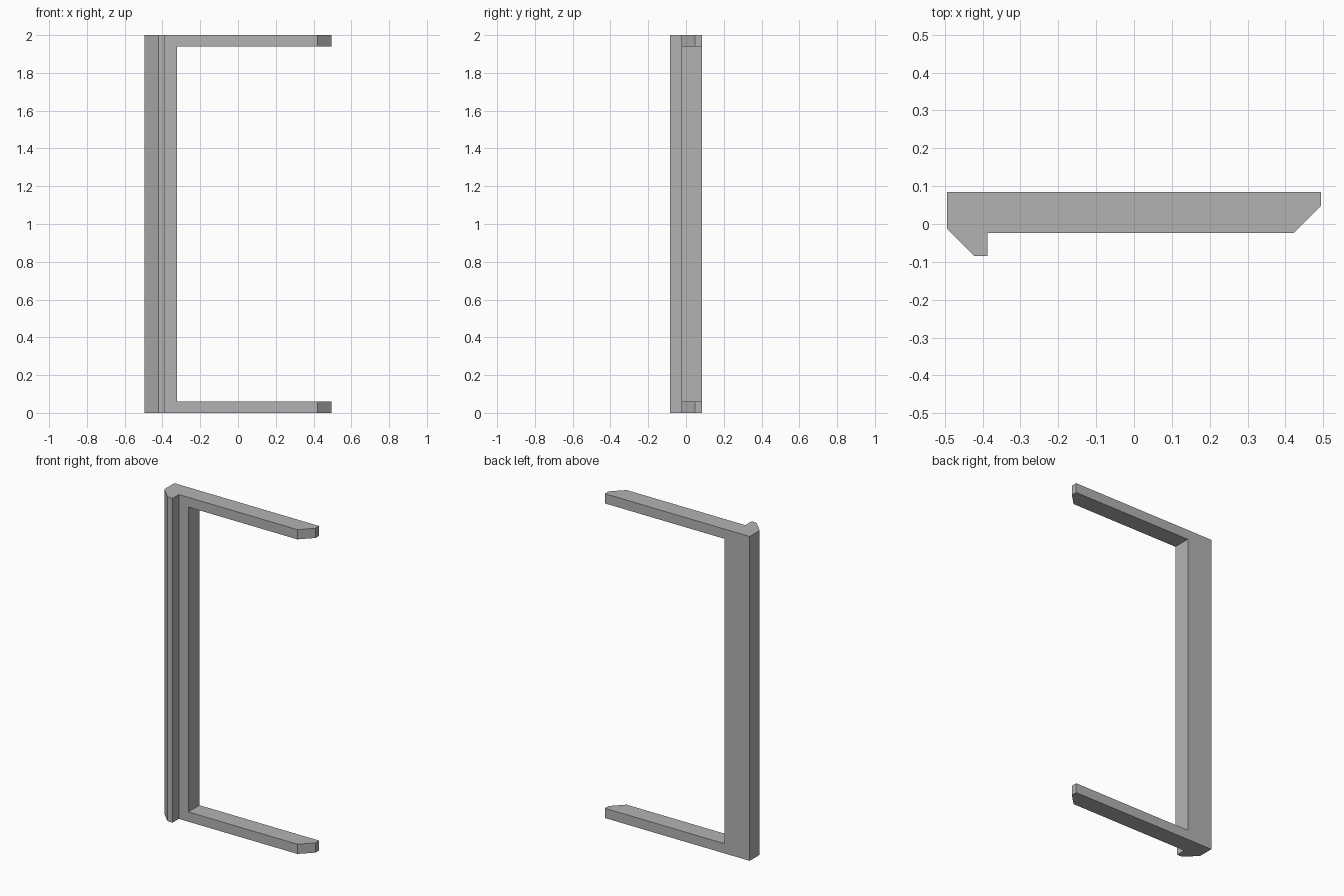
import bpy
import bmesh

HEIGHT = 2.0
ARM = 0.06          # thickness of each arm
POST_EDGE = -0.322  # inner face of the upright

if "Cube" in bpy.data.objects:
    bpy.data.objects.remove(bpy.data.objects["Cube"], do_unlink=True)

grey = bpy.data.materials.new("plain grey")
grey.use_nodes = True
colour = (0.45, 0.45, 0.45, 1)
grey.diffuse_color = colour
grey.node_tree.nodes["Principled BSDF"].inputs["Base Color"].default_value = colour


def extrude_outline(name, outline, bottom, top):
    """Make a solid by raising a plan outline from bottom to top."""
    bm = bmesh.new()
    face = bm.faces.new([bm.verts.new((x, y, bottom)) for x, y in outline])
    raised = bmesh.ops.extrude_face_region(bm, geom=[face])["geom"]
    bmesh.ops.translate(bm, vec=(0, 0, top - bottom),
                        verts=[v for v in raised if isinstance(v, bmesh.types.BMVert)])
    bmesh.ops.recalc_face_normals(bm, faces=bm.faces[:])
    mesh = bpy.data.meshes.new(name)
    bm.to_mesh(mesh)
    bm.free()
    mesh.materials.append(grey)
    obj = bpy.data.objects.new(name, mesh)
    bpy.context.collection.objects.link(obj)
    return obj


# Frame plan: chamfered lip on the right, chamfered arm tip on the left
frame = extrude_outline("bracket_frame", [
    (-0.494, 0.085), (-0.494, -0.013), (-0.422, -0.085), (-0.387, -0.085),
    (-0.387, -0.024), (0.422, -0.024), (0.494, 0.048), (0.494, 0.085),
], 0, HEIGHT)

# Opening between the upright and the two arms
opening = extrude_outline("opening_cutter", [
    (POST_EDGE, -0.3), (0.7, -0.3), (0.7, 0.3), (POST_EDGE, 0.3),
], ARM, HEIGHT - ARM)
opening.hide_render = True
opening.hide_viewport = True
opening.display_type = 'WIRE'

cut = frame.modifiers.new("opening", 'BOOLEAN')
cut.operation = 'DIFFERENCE'
cut.solver = 'EXACT'
cut.object = opening
